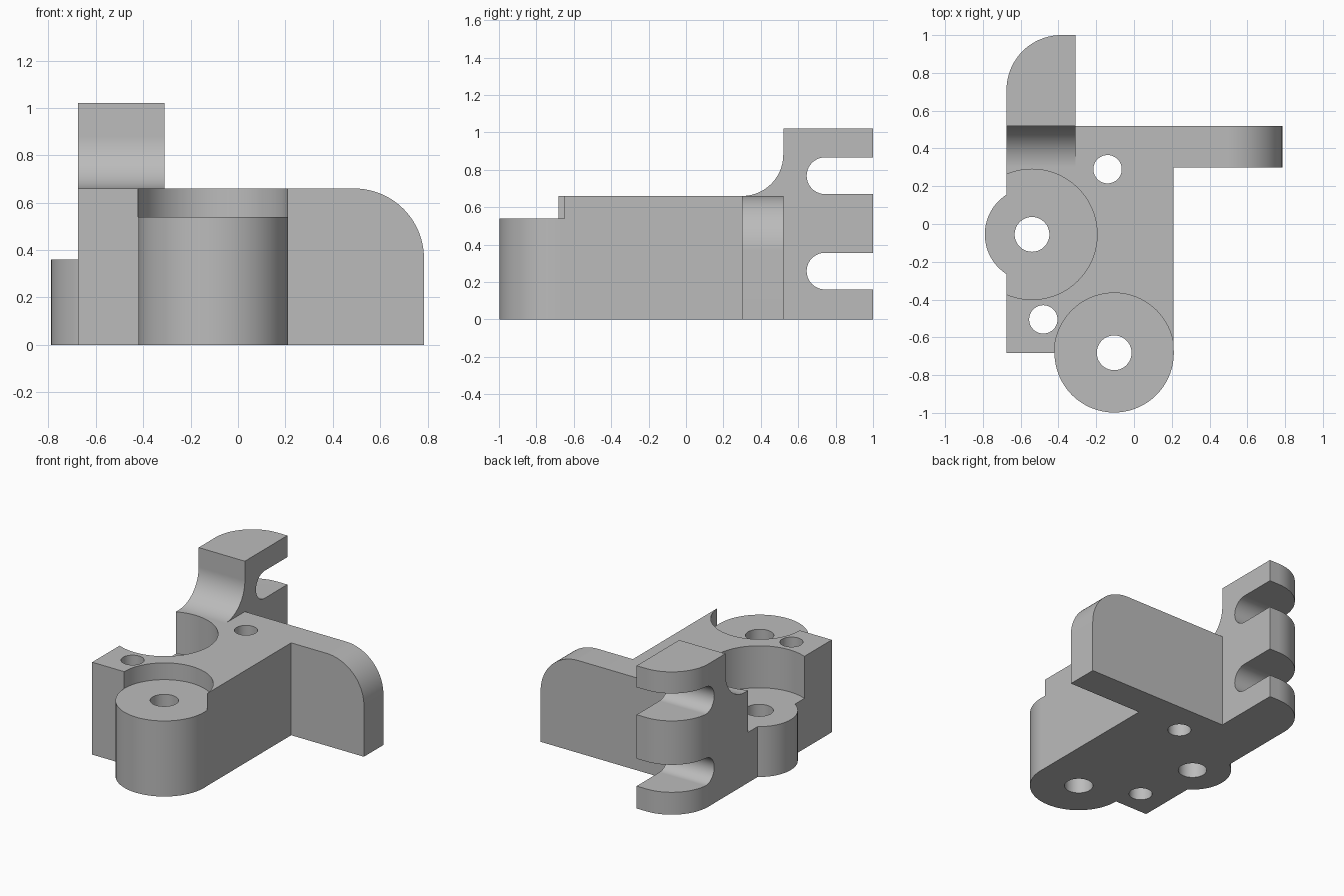
import bpy, bmesh, math
from mathutils import Vector

if "Cube" in bpy.data.objects:
    bpy.data.objects.remove(bpy.data.objects["Cube"], do_unlink=True)

grey = bpy.data.materials.new("plain_grey")
grey.use_nodes = True
grey.diffuse_color = (0.5, 0.5, 0.5, 1)
grey.node_tree.nodes["Principled BSDF"].inputs["Base Color"].default_value = (0.5, 0.5, 0.5, 1)


def arc(cx, cy, r, start, end, steps=20):
    """Points along an arc, angles in degrees."""
    angles = [math.radians(start + (end - start) * i / steps) for i in range(steps + 1)]
    return [(cx + r * math.cos(a), cy + r * math.sin(a)) for a in angles]


def prism(name, outline, axis, low, high):
    """Extrude a 2D outline along x, y or z."""
    place = {"x": lambda a, b, d: (d, a, b),
             "y": lambda a, b, d: (a, d, b),
             "z": lambda a, b, d: (a, b, d)}[axis]
    offset = Vector(place(0, 0, high - low))
    bm = bmesh.new()
    base = bm.faces.new([bm.verts.new(place(a, b, low)) for a, b in outline])
    top = bmesh.ops.extrude_face_region(bm, geom=[base])["geom"]
    bmesh.ops.translate(bm, vec=offset, verts=[v for v in top if isinstance(v, bmesh.types.BMVert)])
    bmesh.ops.recalc_face_normals(bm, faces=bm.faces)
    mesh = bpy.data.meshes.new(name)
    bm.to_mesh(mesh)
    bm.free()
    mesh.materials.append(grey)
    obj = bpy.data.objects.new(name, mesh)
    bpy.context.collection.objects.link(obj)
    return obj


def cylinder(name, centre, r, low, high):
    return prism(name, arc(*centre, r, 0, 360, 72)[:-1], "z", low, high)


def combine(target, tool, operation):
    """Apply a boolean and discard its tool."""
    mod = target.modifiers.new("combine", "BOOLEAN")
    mod.operation, mod.solver, mod.object = operation, "EXACT", tool
    bpy.context.view_layer.objects.active = target
    bpy.ops.object.modifier_apply(modifier=mod.name)
    bpy.data.objects.remove(tool, do_unlink=True)


LEFT, RIGHT, FRONT, BACK, DECK = -0.675, 0.21, -0.682, 0.52, 0.66
LUG_SIDE, LUG_TOP = -0.31, 1.02
front_hub = (-0.105, FRONT)
side_hub = (-0.54, -0.055)

# Main block
bracket = prism("mounting_bracket", [(LEFT, FRONT), (RIGHT, FRONT), (RIGHT, BACK), (LEFT, BACK)],
                "z", 0, DECK)

# Side arm with a rounded upper corner
arm = prism("arm", [(0, 0), (0.785, 0)] + arc(0.49, DECK - 0.295, 0.295, 0, 90) + [(0, DECK)],
            "y", 0.30, BACK)
combine(bracket, arm, "UNION")

# Rear lug with a concave front fillet, two open slots and a rounded corner
lug = prism("lug", [(0.30, 0), (1, 0), (1, LUG_TOP), (BACK, LUG_TOP)]
            + arc(0.30, DECK + 0.22, 0.22, 0, -90), "x", LEFT, LUG_SIDE)
for z in (0.258, 0.768):
    slot = prism("slot", [(1.2, z - 0.098)] + arc(0.743, z, 0.098, 270, 90) + [(1.2, z + 0.098)],
                 "x", -1, 0)
    combine(lug, slot, "DIFFERENCE")
corner = prism("corner", [(LEFT, 0), (0, 0), (0, 1.1), (LEFT + 0.29, 1.1)]
               + arc(LEFT + 0.29, 0.71, 0.29, 90, 180), "z", -0.1, 1.2)
combine(lug, corner, "INTERSECT")
combine(bracket, lug, "UNION")

# Round hubs, then the recesses that face them off
combine(bracket, cylinder("front_hub", front_hub, 0.316, 0, 0.6), "UNION")
combine(bracket, cylinder("side_hub", side_hub, 0.25, 0, 0.45), "UNION")
combine(bracket, cylinder("front_recess", front_hub, 0.317, 0.54, 0.9), "DIFFERENCE")
combine(bracket, cylinder("side_recess", side_hub, 0.345, 0.36, 0.9), "DIFFERENCE")

# Through holes
for centre, r in ((front_hub, 0.092), (side_hub, 0.092),
                  ((-0.14, 0.29), 0.075), ((-0.48, -0.505), 0.075)):
    combine(bracket, cylinder("hole", centre, r, -0.1, 1.2), "DIFFERENCE")

# Smooth curved walls, keep flat faces flat
bpy.ops.object.select_all(action="DESELECT")
bracket.select_set(True)
bpy.context.view_layer.objects.active = bracket
bpy.ops.object.shade_smooth_by_angle(angle=math.radians(30))
weighted = bracket.modifiers.new("flat_normals", "WEIGHTED_NORMAL")
weighted.keep_sharp = True
